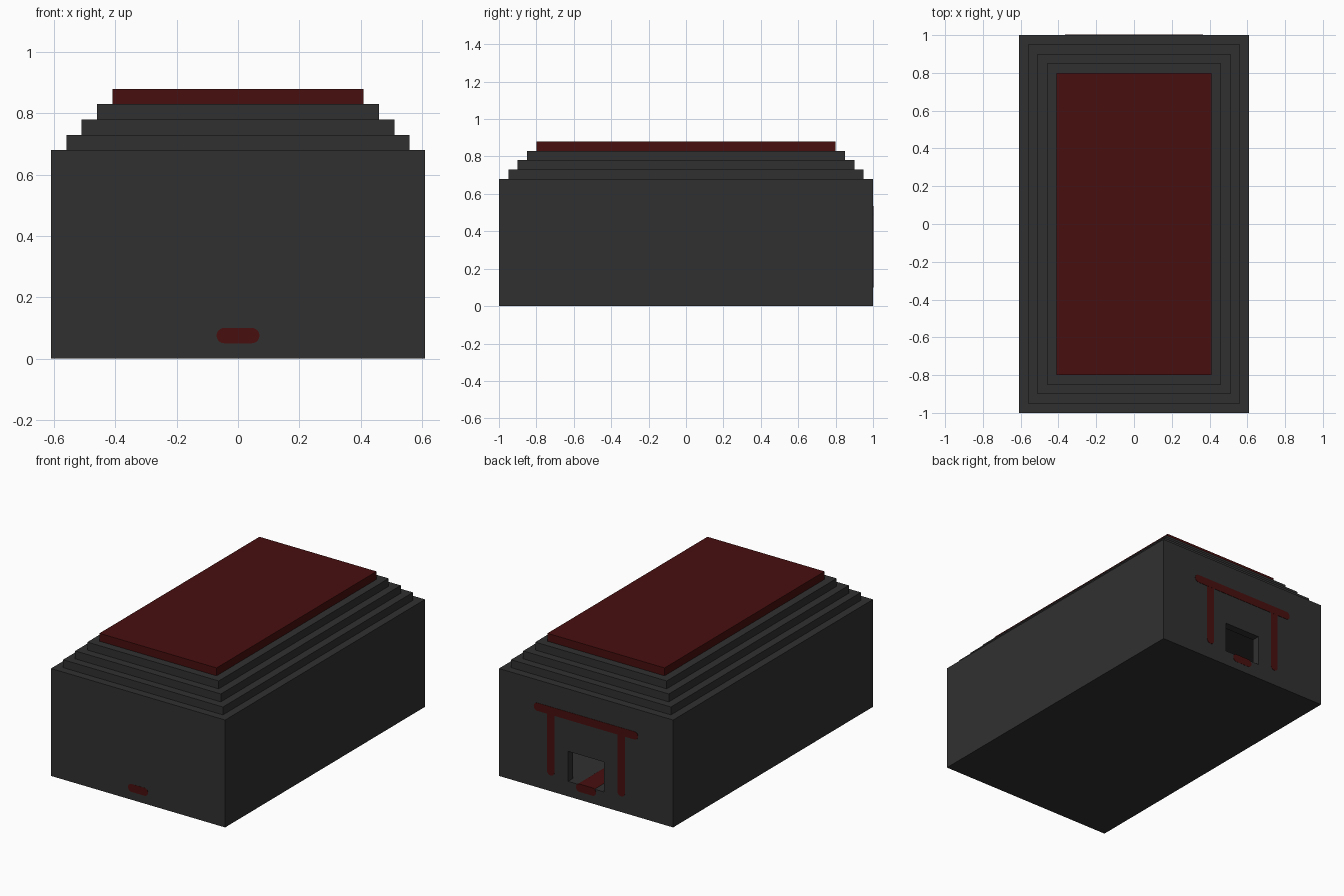
import bpy
import bmesh
from math import cos, sin, pi

cube = bpy.data.objects.get("Cube")
if cube:
    bpy.data.objects.remove(cube, do_unlink=True)


def material(name, color):
    m = bpy.data.materials.new(name)
    m.use_nodes = True
    m.diffuse_color = color
    bsdf = next(n for n in m.node_tree.nodes if n.type == 'BSDF_PRINCIPLED')
    bsdf.inputs["Base Color"].default_value = color
    bsdf.inputs["Roughness"].default_value = 0.8
    return m


GREY = material("charcoal grey", (0.030, 0.030, 0.030, 1))
RED = material("dark red", (0.065, 0.0045, 0.0045, 1))


def finish(name, bm, mat):
    bmesh.ops.recalc_face_normals(bm, faces=bm.faces)
    mesh = bpy.data.meshes.new(name)
    bm.to_mesh(mesh)
    bm.free()
    mesh.materials.append(mat)
    ob = bpy.data.objects.new(name, mesh)
    bpy.context.collection.objects.link(ob)
    return ob


def box(name, x, y, z, mat):
    """Box from (low, high) ranges on each axis."""
    bm = bmesh.new()
    bmesh.ops.create_cube(bm, size=1)
    for v in bm.verts:
        for i, (low, high) in enumerate((x, y, z)):
            v.co[i] = high if v.co[i] > 0 else low
    return finish(name, bm, mat)


def pill(name, x, y, z, radius=0.025, steps=6):
    """Rounded bar: a rounded rectangle in x and z, extruded along y."""
    bm = bmesh.new()
    corners = [(x[1], z[1], 1, 1), (x[0], z[1], -1, 1),
               (x[0], z[0], -1, -1), (x[1], z[0], 1, -1)]
    ring = []
    for k, (cx, cz, sx, sz) in enumerate(corners):
        for i in range(steps + 1):
            a = (k + i / steps) * pi / 2
            ring.append(bm.verts.new((cx - sx * radius + radius * cos(a), y[0],
                                      cz - sz * radius + radius * sin(a))))
    bmesh.ops.remove_doubles(bm, verts=ring, dist=0.0001)
    face = bm.faces.new(bm.verts[:])
    ext = bmesh.ops.extrude_face_region(bm, geom=[face])
    moved = [g for g in ext["geom"] if isinstance(g, bmesh.types.BMVert)]
    bmesh.ops.translate(bm, verts=moved, vec=(0, y[1] - y[0], 0))
    return finish(name, bm, RED)


# Hollow base with a doorway in the back
body = box("base_hall", (-0.61, 0.61), (-1, 1), (0, 0.68), GREY)
room = box("room_cutter", (-0.56, 0.56), (-0.95, 0.95), (0.095, 0.48), GREY)
door = box("door_cutter", (-0.125, 0.125), (0.9, 1.1), (0.095, 0.285), GREY)
bpy.context.view_layer.objects.active = body
for cutter in (room, door):
    cutter.hide_render = True
    mod = body.modifiers.new("cut", 'BOOLEAN')
    mod.operation = 'DIFFERENCE'
    mod.solver = 'EXACT'
    mod.object = cutter
    bpy.ops.object.modifier_apply(modifier=mod.name)
    bpy.data.objects.remove(cutter, do_unlink=True)

# Stepped roof, capped by a red slab
STEP = 0.05
for i in range(1, 5):
    inset, low = i * STEP, 0.63 + i * STEP
    hx, hy = 0.61 - inset, 1 - inset
    top = i == 4
    box("roof_cap" if top else f"roof_step_{i}", (-hx, hx), (-hy, hy),
        (low, low + STEP), RED if top else GREY)

# Carpet running through the whole hall, showing at both ends
pill("carpet", (-0.07, 0.07), (-1.001, 1.001), (0.05, 0.1))

# Painted gate around the doorway
pill("gate_beam", (-0.365, 0.365), (0.998, 1.002), (0.485, 0.535))
for side, cx in (("left", 0.247), ("right", -0.247)):
    pill(f"gate_post_{side}", (cx - 0.026, cx + 0.026), (0.998, 1.0015), (0.1, 0.52))
